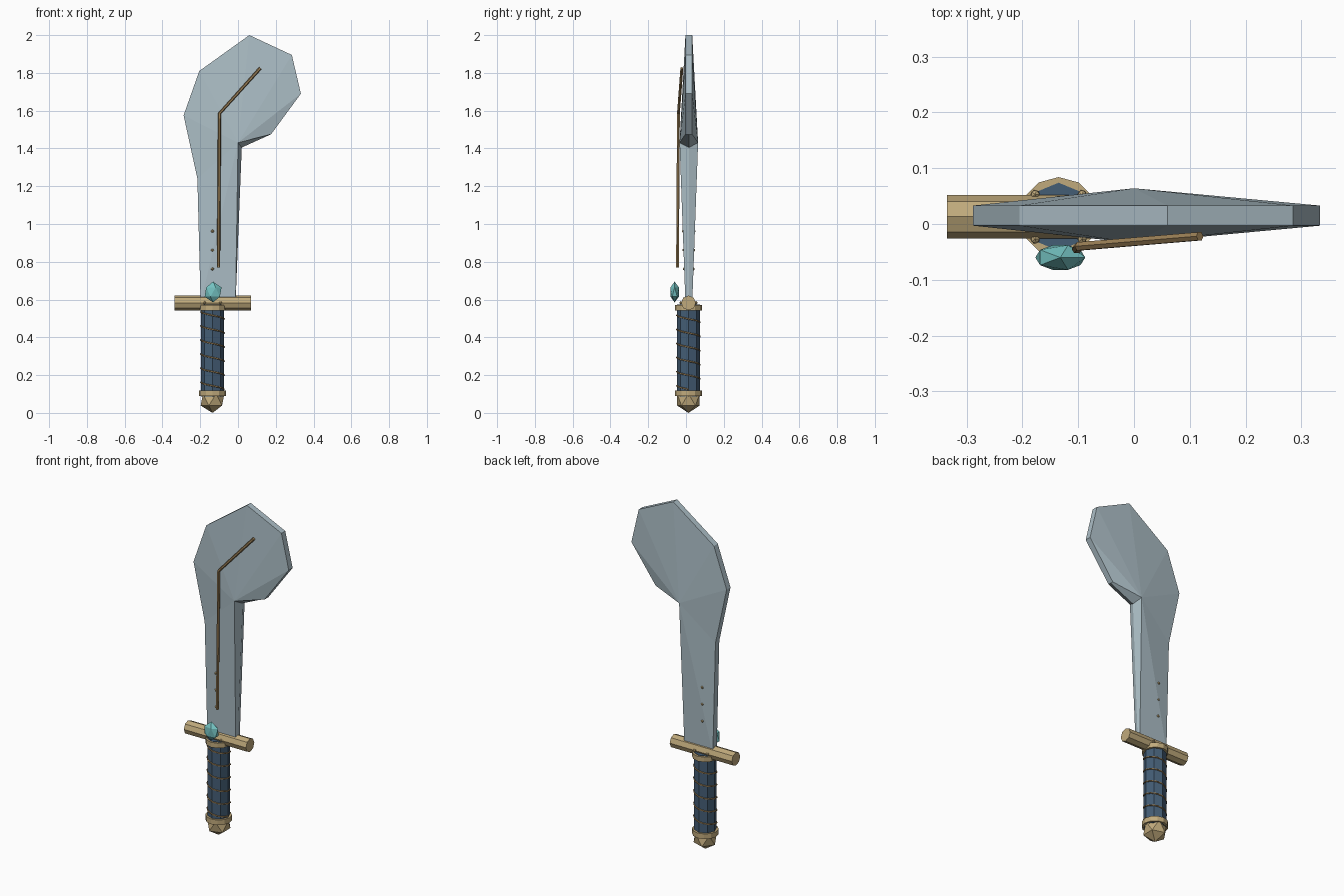
import bpy, bmesh, math
from mathutils import Matrix, Vector

if "Cube" in bpy.data.objects:
    bpy.data.objects.remove(bpy.data.objects["Cube"])

CX, CY = -0.135, 0.013   # handle axis


def material(name, r, g, b):
    m = bpy.data.materials.new(name)
    lin = [(c / 255 / 12.92 if c < 11 else ((c / 255 + 0.055) / 1.055) ** 2.4) for c in (r, g, b)]
    m.diffuse_color = (*lin, 1)
    m.use_nodes = True
    m.node_tree.nodes["Principled BSDF"].inputs["Base Color"].default_value = m.diffuse_color
    return m


STEEL = material("steel", 172, 190, 198)
GOLD = material("pale gold", 192, 170, 124)
BRONZE = material("bronze", 158, 130, 88)
BLUE = material("blue leather", 68, 93, 117)
TEAL = material("teal gem", 116, 194, 193)


def finish(name, bm, mat):
    bmesh.ops.recalc_face_normals(bm, faces=bm.faces)
    me = bpy.data.meshes.new(name)
    bm.to_mesh(me)
    bm.free()
    me.materials.append(mat)
    ob = bpy.data.objects.new(name, me)
    bpy.context.collection.objects.link(ob)
    return ob


def cylinder(name, loc, r, depth, sides, mat, rot=Matrix()):
    bm = bmesh.new()
    bmesh.ops.create_cone(bm, cap_ends=True, segments=sides, radius1=r, radius2=r,
                          depth=depth, matrix=Matrix.Translation(loc) @ rot)
    return finish(name, bm, mat)


def ico(name, loc, scale, mat):
    bm = bmesh.new()
    bmesh.ops.create_icosphere(bm, subdivisions=1, radius=1,
                               matrix=Matrix.Translation(loc) @ Matrix.Diagonal((*scale, 1)))
    return finish(name, bm, mat)


def tube(name, pts, r, mat, sides=6):
    # sweep a small polygon along a path
    bm = bmesh.new()
    pts = [Vector(p) for p in pts]
    rows = []
    for i, p in enumerate(pts):
        t = (pts[min(i + 1, len(pts) - 1)] - pts[max(i - 1, 0)]).normalized()
        ref = Vector((0, 1, 0)) if abs(t.z) > 0.6 else Vector((0, 0, 1))
        u = t.cross(ref).normalized()
        v = t.cross(u)
        rows.append([bm.verts.new(p + r * (math.cos(a) * u + math.sin(a) * v))
                     for a in [math.tau * k / sides for k in range(sides)]])
    for a, b in zip(rows, rows[1:]):
        for k in range(sides):
            j = (k + 1) % sides
            bm.faces.new((a[k], a[j], b[j], b[k]))
    bm.faces.new(rows[0])
    bm.faces.new(rows[-1])
    return finish(name, bm, mat)


# Blade: outline fanned from the thick inner corner, with a ridge along the edge
outline = [(0.0, 1.43), (0.175, 1.475), (0.333, 1.69), (0.285, 1.895), (0.06, 2.0),
           (-0.205, 1.81), (-0.288, 1.575), (-0.215, 1.24), (-0.198, 0.58), (-0.013, 0.58)]
bm = bmesh.new()
front, mid, back = [], [], []
for i, (x, z) in enumerate(outline):
    h = 0.049 if i == 0 else 0.018
    front.append(bm.verts.new((x, 0.015 - h, z)))
    back.append(bm.verts.new((x, 0.015 + h, z)))
    mid.append(bm.verts.new((x + 0.02, 0.015, z - 0.025) if i == 0 else (x, 0.015, z)))
n = len(outline)
for i in range(n):
    j = (i + 1) % n
    for a, b in ((front, mid), (mid, back)):
        bm.faces.new((a[i], a[j], b[j], b[i]))
    if 0 < i < n - 1:
        for s in (front, back):
            bm.faces.new((s[0], s[i], s[j]))
finish("blade", bm, STEEL)

# Raised line on the blade front
tube("blade_inlay", [(-0.103, -0.045, 0.77), (-0.098, -0.04, 1.585), (0.118, -0.022, 1.825)], 0.0085, BRONZE)

# Crossguard
cylinder("crossguard", (-0.1325, CY, 0.582), 0.039, 0.405, 8, GOLD, Matrix.Rotation(math.pi / 2, 4, 'Y'))

# Grip, flat collars and pommel
cylinder("grip", (CX, CY, 0.33), 0.061, 0.488, 8, BLUE)
cylinder("upper_collar", (CX, CY, 0.557), 0.071, 0.029, 12, GOLD)
cylinder("lower_collar", (CX, CY, 0.104), 0.071, 0.03, 12, GOLD)
ico("pommel", (CX, CY, 0.07), (0.07, 0.07, 0.07), GOLD)

# Cord spiralling around the grip
steps, turns = 66, 5.5
tube("grip_cord", [(CX + 0.0615 * math.cos(a), CY + 0.0615 * math.sin(a), 0.125 + 0.41 * k / steps)
                   for k in range(steps + 1) for a in [-math.tau * turns * k / steps]],
     0.0042, BRONZE, 5)

# Gem
ico("gem", (CX + 0.003, -0.06, 0.64), (0.05, 0.026, 0.055), TEAL)

# Rivets on both sides of blade and guard
for side in (-1, 1):
    for z in (0.762, 0.862, 0.962):
        ico("blade_rivet", (CX, 0.015 + side * (0.02 + 0.02 * (z - 0.6)), z), (0.009,) * 3, GOLD)
    for dx in (-0.042, 0.042):
        ico("guard_rivet", (CX + dx, CY + side * 0.04, 0.583), (0.009,) * 3, GOLD)
